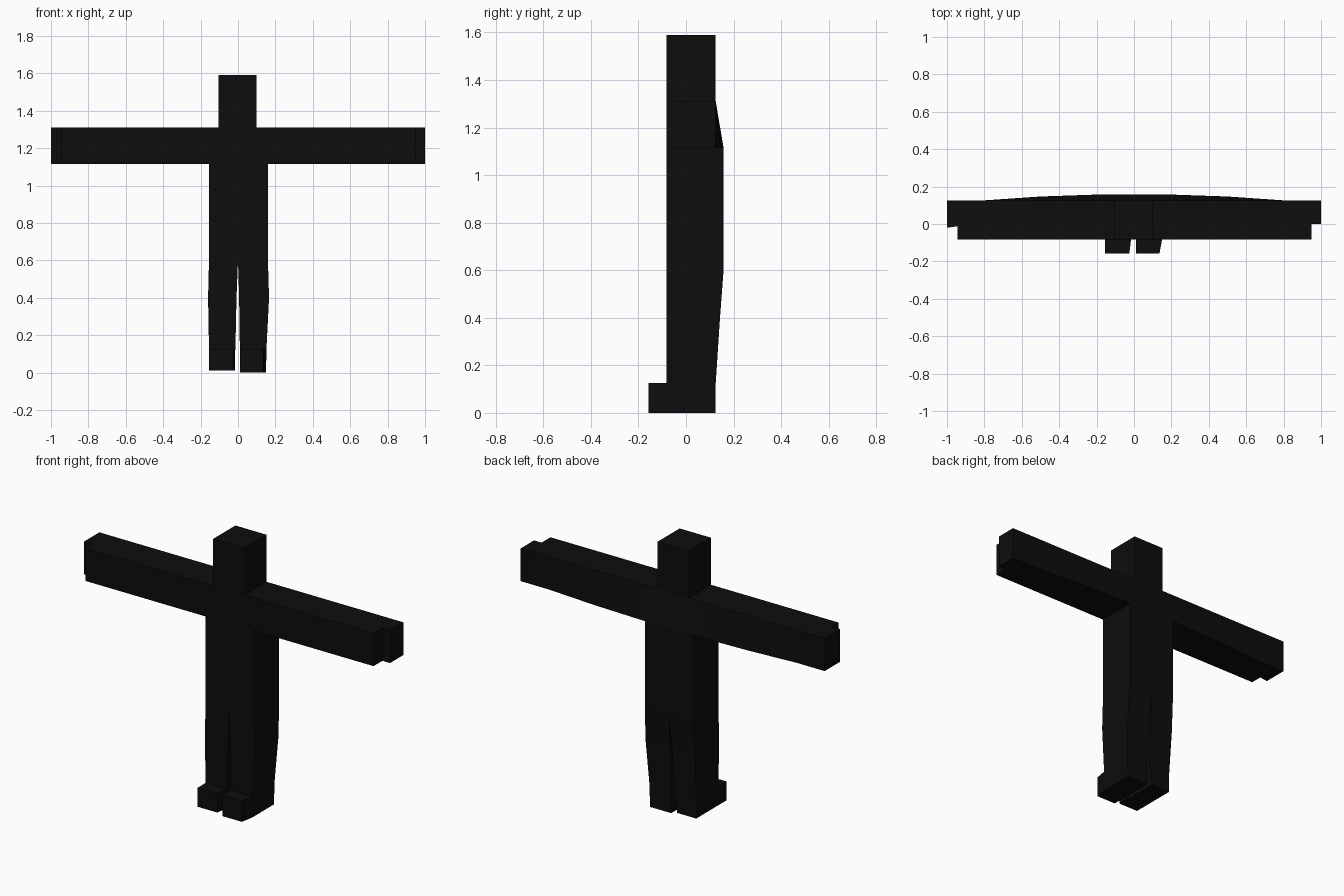
import bpy, bmesh

if "Cube" in bpy.data.objects:
    bpy.data.objects.remove(bpy.data.objects["Cube"])

black = bpy.data.materials.new("black")
black.diffuse_color = (0.004, 0.004, 0.004, 1)
black.use_nodes = True
black.node_tree.nodes["Principled BSDF"].inputs["Base Color"].default_value = black.diffuse_color

FRONT, BACK, BULGE = -0.083, 0.125, 0.158
ARM_LOW, ARM_TOP, HIP = 1.115, 1.31, 0.6


def loft(name, rings, cap_start=True, cap_end=True):
    """Bridge four-point rings into one flat-shaded part."""
    bm = bmesh.new()
    loops = [[bm.verts.new(p) for p in ring] for ring in rings]
    for a, b in zip(loops, loops[1:]):
        for i in range(4):
            j = (i + 1) % 4
            bm.faces.new((a[i], a[j], b[j], b[i]))
    if cap_start:
        bm.faces.new(loops[0][::-1])
    if cap_end:
        bm.faces.new(loops[-1])
    bmesh.ops.recalc_face_normals(bm, faces=bm.faces[:])
    mesh = bpy.data.meshes.new(name)
    bm.to_mesh(mesh)
    bm.free()
    mesh.materials.append(black)
    obj = bpy.data.objects.new(name, mesh)
    bpy.context.collection.objects.link(obj)
    return obj


def level(x0, x1, y0, y1, z):
    """Horizontal ring."""
    return [(x0, y0, z), (x1, y0, z), (x1, y1, z), (x0, y1, z)]


def slice_x(x, back, front=FRONT, front_x=None):
    """Upright ring across an arm; the back leans in towards the top."""
    fx = x if front_x is None else front_x
    return [(fx, front, ARM_LOW), (x, back, ARM_LOW),
            (x, BACK, ARM_TOP), (fx, front, ARM_TOP)]


# Head
loft("head", [level(-0.105, 0.10, FRONT, BACK, ARM_TOP),
              level(-0.105, 0.10, FRONT, BACK, 1.59)], cap_start=False)

# Torso, open where it meets the shoulders and legs
loft("torso", [level(-0.155, 0.16, FRONT, BULGE, HIP),
               level(-0.155, 0.16, FRONT, BULGE, ARM_LOW)], False, False)

# Chest and outstretched arms in one beam
loft("arms", [slice_x(x, b) for x, b in (
    (-0.945, BACK), (-0.82, BACK), (-0.5, 0.147), (-0.18, BULGE),
    (0.18, BULGE), (0.5, 0.147), (0.82, BACK), (0.95, BACK))])

# Stepped fingertips
loft("left_fingers", [slice_x(-0.945, BACK, -0.012),
                      slice_x(-1.0, BACK, -0.02)], cap_start=False)
loft("right_fingers", [slice_x(0.95, BACK, 0.0),
                       slice_x(1.0, BACK, 0.0)], cap_start=False)

# Legs: (inner x, outer x, back y, z) per level, down to the soles
legs = {
    "left": [(0.0, -0.155, BULGE, HIP), (-0.008, -0.16, 0.143, 0.4),
             (-0.014, -0.155, BACK, 0.125), (-0.03, -0.155, BACK, 0.012)],
    "right": [(0.0, 0.16, BULGE, HIP), (0.006, 0.166, 0.143, 0.4),
              (0.01, 0.152, BACK, 0.125), (0.01, 0.15, BACK, 0.0)],
}
for side, rows in legs.items():
    loft(side + "_leg", [level(a, b, FRONT, back, z) for a, b, back, z in rows],
         cap_start=False)

# Toes: (x0, x1) at the ankle and at the tip
for side, z, (a0, a1), (t0, t1) in (
        ("left", 0.012, (-0.155, -0.016), (-0.155, -0.025)),
        ("right", 0.0, (0.01, 0.15), (0.01, 0.136))):
    loft(side + "_toe", [
        [(x0, y, z), (x1, y, z), (x1, y, 0.125), (x0, y, 0.125)]
        for x0, x1, y in ((a0, a1, FRONT), (t0, t1, -0.158))], cap_start=False)
